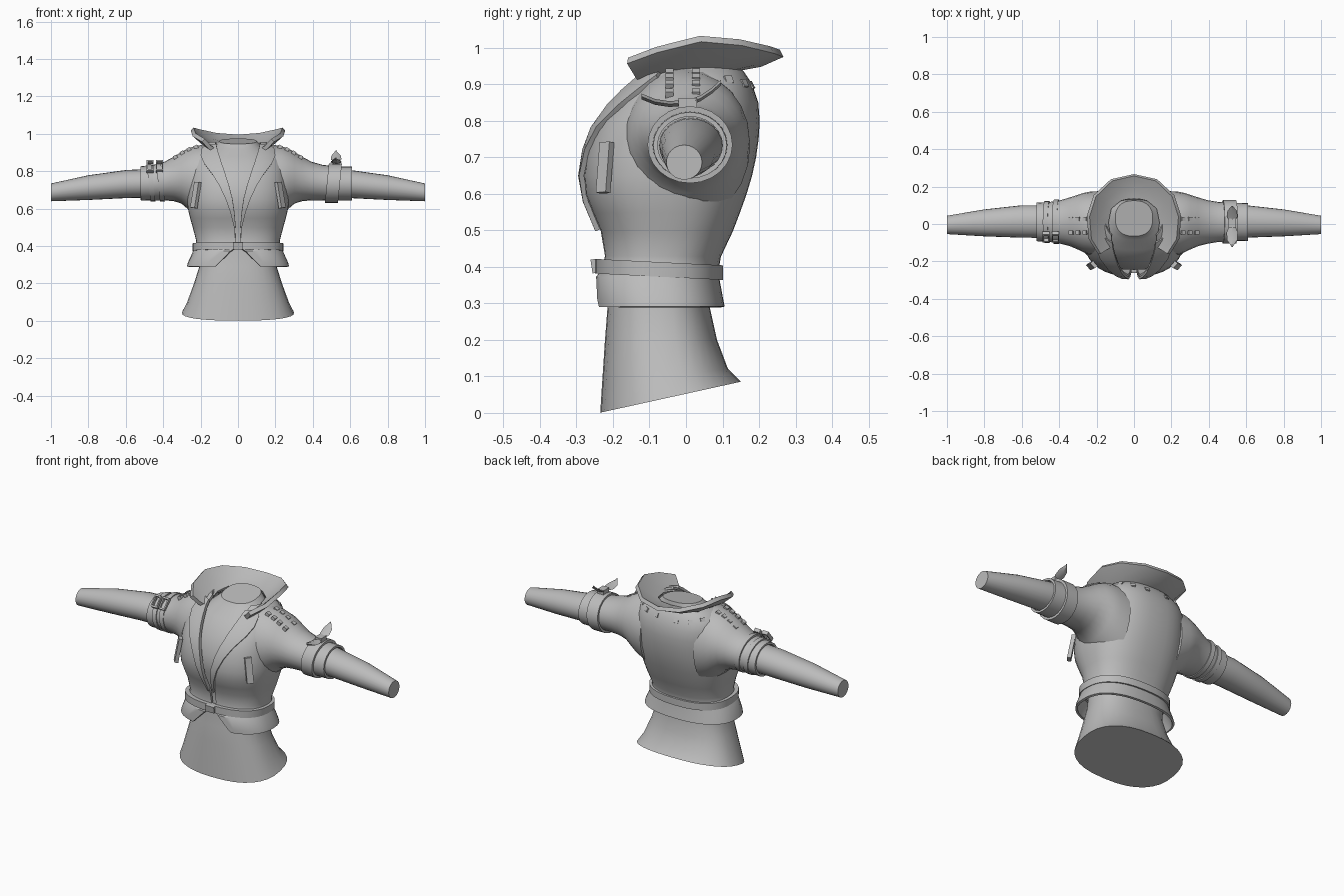
import bpy, bmesh, math
from mathutils import Vector, Euler

cube = bpy.data.objects.get("Cube")
if cube:
    bpy.data.objects.remove(cube, do_unlink=True)

grey = bpy.data.materials.new("cloth grey")
grey.use_nodes = True
grey.diffuse_color = (0.5, 0.5, 0.5, 1)
grey.node_tree.nodes["Principled BSDF"].inputs["Base Color"].default_value = (0.5, 0.5, 0.5, 1)


def finish(name, bm, thick=0, angle=35):
    """Turn a bmesh into a shaded object, optionally thickened."""
    bmesh.ops.recalc_face_normals(bm, faces=bm.faces)
    mesh = bpy.data.meshes.new(name)
    bm.to_mesh(mesh)
    bm.free()
    mesh.materials.append(grey)
    ob = bpy.data.objects.new(name, mesh)
    bpy.context.collection.objects.link(ob)
    bpy.ops.object.select_all(action="DESELECT")
    ob.select_set(True)
    bpy.context.view_layer.objects.active = ob
    if thick:
        mod = ob.modifiers.new("thickness", "SOLIDIFY")
        mod.thickness, mod.offset = thick, 0
        bpy.ops.object.modifier_apply(modifier=mod.name)
    bpy.ops.object.shade_smooth_by_angle(angle=math.radians(angle))
    return ob


def loft(name, rings, closed=True, caps=True, thick=0, angle=35):
    """Skin a list of equally long point rows."""
    bm = bmesh.new()
    rows = [[bm.verts.new(p) for p in r] for r in rings]
    n = len(rows[0])
    for a, b in zip(rows, rows[1:]):
        for i in range(n if closed else n - 1):
            j = (i + 1) % n
            bm.faces.new((a[i], a[j], b[j], b[i]))
    if closed and caps:
        bm.faces.new(rows[0])
        bm.faces.new(rows[-1])
    return finish(name, bm, thick, angle)


def box(name, loc, size, rot=(0, 0, 0)):
    bm = bmesh.new()
    bmesh.ops.create_cube(bm, size=1)
    turn = Euler(rot).to_matrix()
    for v in bm.verts:
        v.co = turn @ Vector([c * s for c, s in zip(v.co, size)]) + Vector(loc)
    return finish(name, bm)


def sample(table, t):
    """Linear lookup in rows keyed by their first value."""
    for a, b in zip(table, table[1:]):
        if t <= b[0]:
            f = max(0, (t - a[0]) / (b[0] - a[0]))
            return [u + (v - u) * f for u, v in zip(a[1:], b[1:])]
    return table[-1][1:]


def around(z, w, front, back, a, tilt=0):
    """Point on a rounded-square torso section; angle 0 is the front."""
    s, c = math.sin(a), -math.cos(a)
    mid, half = (front + back) / 2, (back - front) / 2
    x = w * math.copysign(abs(s) ** 0.82, s)
    y = half * math.copysign(abs(c) ** 0.82, c)
    return (x, mid + y, z + tilt * y)


def section(z, w, front, back, tilt=0, n=32):
    return [around(z, w, front, back, 2 * math.pi * i / n, tilt) for i in range(n)]


# Inner body: height, half width, front, back, tilt
body = [(0.043, 0.30, -0.235, 0.15, 0.22), (0.1, 0.272, -0.23, 0.115, 0.12),
        (0.2, 0.235, -0.222, 0.085, 0), (0.29, 0.207, -0.215, 0.065, 0),
        (0.42, 0.2, -0.195, 0.065, 0), (0.5, 0.215, -0.2, 0.1, 0),
        (0.6, 0.235, -0.245, 0.135, 0), (0.7, 0.235, -0.245, 0.16, 0),
        (0.8, 0.225, -0.205, 0.17, 0), (0.88, 0.19, -0.14, 0.14, 0),
        (0.93, 0.13, -0.085, 0.13, 0.1), (0.96, 0.1, -0.065, 0.125, 0.15)]
loft("body", [section(*r) for r in body])

# Jacket: height, half width, front, back, half gap at the opening
jacket = [(0.29, 0.268, -0.243, 0.1, 0.12), (0.31, 0.262, -0.244, 0.096, 0.1),
          (0.37, 0.235, -0.242, 0.085, 0.04), (0.39, 0.222, -0.225, 0.083, 0.012),
          (0.43, 0.218, -0.216, 0.09, 0.014), (0.5, 0.236, -0.228, 0.123, 0.016),
          (0.55, 0.25, -0.25, 0.142, 0.02), (0.6, 0.262, -0.27, 0.16, 0.025),
          (0.65, 0.268, -0.275, 0.175, 0.033), (0.7, 0.268, -0.27, 0.186, 0.045),
          (0.75, 0.266, -0.257, 0.193, 0.06), (0.8, 0.262, -0.235, 0.196, 0.077),
          (0.85, 0.254, -0.195, 0.192, 0.094), (0.9, 0.232, -0.148, 0.175, 0.11),
          (0.93, 0.19, -0.115, 0.155, 0.118), (0.95, 0.15, -0.09, 0.135, 0.12)]


def gap_angle(x, w):
    return math.asin(min(1, x / w) ** (1 / 0.82))


rows = []
for z, w, front, back, gap in jacket:
    a = gap_angle(gap, w)
    rows.append([around(z, w, front, back, a + (2 * math.pi - 2 * a) * i / 40) for i in range(41)])
loft("jacket", rows, closed=False, thick=0.012)

# Lapels: height and outer reach, lying just over the jacket front
lapel = [(0.5, 0.02), (0.58, 0.04), (0.65, 0.065), (0.72, 0.098), (0.78, 0.135),
         (0.84, 0.18), (0.88, 0.197), (0.92, 0.19), (0.94, 0.16)]
for side, label in ((1, "left"), (-1, "right")):
    rows = []
    for z, outer in lapel:
        w, front, back, gap = sample(jacket, z)
        a, b = gap_angle(gap - 0.004, w + 0.014), gap_angle(outer, w + 0.014)
        pts = [around(z, w + 0.014, front - 0.014, back, a + (b - a) * i / 5) for i in range(6)]
        rows.append([(side * x, y, h) for x, y, h in pts])
    loft(label + "_lapel", rows, closed=False, thick=0.014)

# Standing collar, flared outward, open at the front
outer = [(0.185, -0.16, 0.965), (0.235, -0.08, 0.995), (0.245, 0.04, 1.025),
         (0.21, 0.15, 1.015), (0.12, 0.235, 0.995), (0, 0.262, 0.985)]
inner = [(0.115, -0.115, 0.905), (0.132, -0.06, 0.92), (0.142, 0.01, 0.935),
         (0.125, 0.085, 0.94), (0.07, 0.128, 0.945), (0, 0.142, 0.948)]
rows = []
for o, i in zip(outer, inner):
    mid = (Vector(o) + Vector(i)) / 2 - Vector((0, 0, 0.008))
    rows.append([Vector(i), mid, Vector(o)])
rows += [[Vector((-p.x, p.y, p.z)) for p in r] for r in rows[-2::-1]]
loft("collar", rows, closed=False, thick=0.022, angle=30)


# Arms and sleeves: reach, back and front, bottom and top
def hoop(side, x, y0, y1, z0, z1, grow=0, shear=0, n=24):
    pts = []
    for i in range(n):
        a = 2 * math.pi * i / n
        h = (z1 - z0) / 2 + grow
        pts.append((side * (x + shear * math.sin(a) * h),
                    (y0 + y1) / 2 + ((y1 - y0) / 2 + grow) * math.cos(a),
                    (z0 + z1) / 2 + h * math.sin(a)))
    return pts


sleeve = [(0.17, -0.17, 0.17, 0.53, 0.938), (0.23, -0.16, 0.168, 0.57, 0.928),
          (0.27, -0.145, 0.16, 0.607, 0.913), (0.3, -0.13, 0.15, 0.632, 0.897),
          (0.34, -0.113, 0.137, 0.645, 0.872), (0.39, -0.1, 0.122, 0.65, 0.845),
          (0.45, -0.09, 0.112, 0.65, 0.828), (0.52, -0.086, 0.108, 0.648, 0.82),
          (0.61, -0.084, 0.106, 0.648, 0.818)]
forearm = [(0.4, -0.075, 0.1, 0.66, 0.815), (0.6, -0.073, 0.1, 0.656, 0.806),
           (0.8, -0.066, 0.078, 0.646, 0.778), (1.0, -0.054, 0.044, 0.639, 0.734)]
for side, label in ((1, "left"), (-1, "right")):
    loft(label + "_arm", [hoop(side, *r) for r in forearm])
    rings = sleeve if side > 0 else sleeve[:-1]
    loft(label + "_sleeve", [hoop(side, *r) for r in rings], caps=False, thick=0.012)


def band(name, side, x, width, grow, shear):
    size = sample(sleeve, x)
    loft(name, [hoop(side, x + d * width / 2, *size, grow=grow, shear=shear) for d in (-1, 1)])


band("left_arm_scarf", 1, 0.51, 0.07, 0.019, 0.1)
for i, x in enumerate((0.415, 0.465)):
    band("right_arm_strap_%d" % i, -1, x, 0.026, 0.012, 0.1)
    # Square frame buckle on the front of each strap
    for d in (-1, 1):
        box("buckle_upright", (-x - 0.005 + d * 0.016, -0.07, 0.825), (0.007, 0.02, 0.065), (-0.7, 0, 0))
        box("buckle_crossbar", (-x - 0.005, -0.07 + d * 0.018, 0.825 + d * 0.024), (0.036, 0.02, 0.01), (-0.7, 0, 0))

# Scarf knot with two pointed tails
box("scarf_knot", (0.525, 0.005, 0.848), (0.04, 0.05, 0.03))
tails = {"front": [(0, 0.85, 0.012), (-0.045, 0.846, 0.03), (-0.085, 0.852, 0.028), (-0.122, 0.867, 0.003)],
         "back": [(0.01, 0.85, 0.012), (0.04, 0.862, 0.028), (0.07, 0.882, 0.026), (0.096, 0.905, 0.003)]}
for label, path in tails.items():
    loft(label + "_scarf_tail", [[(0.525 - w, y, z), (0.525, y, z + 0.008), (0.525 + w, y, z),
                                  (0.525, y, z - 0.008)] for y, z, w in path])

# Belt with buckle
belt = []
for z, grow in ((0.373, -0.02), (0.373, 0.012), (0.413, 0.012), (0.413, -0.02)):
    belt.append(section(z, 0.232 + grow, -0.237 - grow, 0.09 + grow, -0.05))
loft("belt", belt, caps=False)
box("belt_buckle", (0, -0.252, 0.402), (0.055, 0.014, 0.038), (0.15, 0, 0))

# Pocket welts and studs
for side in (1, -1):
    box("pocket_welt", (side * 0.226, -0.222, 0.672), (0.036, 0.02, 0.14),
        (-0.17, side * -0.05, side * 0.85))
    for x in (0.225, 0.262, 0.298, 0.335):
        top = sample(sleeve, x)[-1]
        for y in (-0.045, 0.027):
            box("shoulder_stud", (side * x, y, top), (0.022, 0.022, 0.02), (0, side * 0.5, 0))
    for z, a in ((0.895, 0.2), (0.9, 0.55), (0.91, 0.95)):
        w, front, back, gap = sample(jacket, z)
        p = around(z, w, front, back, math.pi - a)
        box("back_stud", (side * p[0], p[1], z), (0.024, 0.02, 0.022), (0.5, 0, -side * a))
